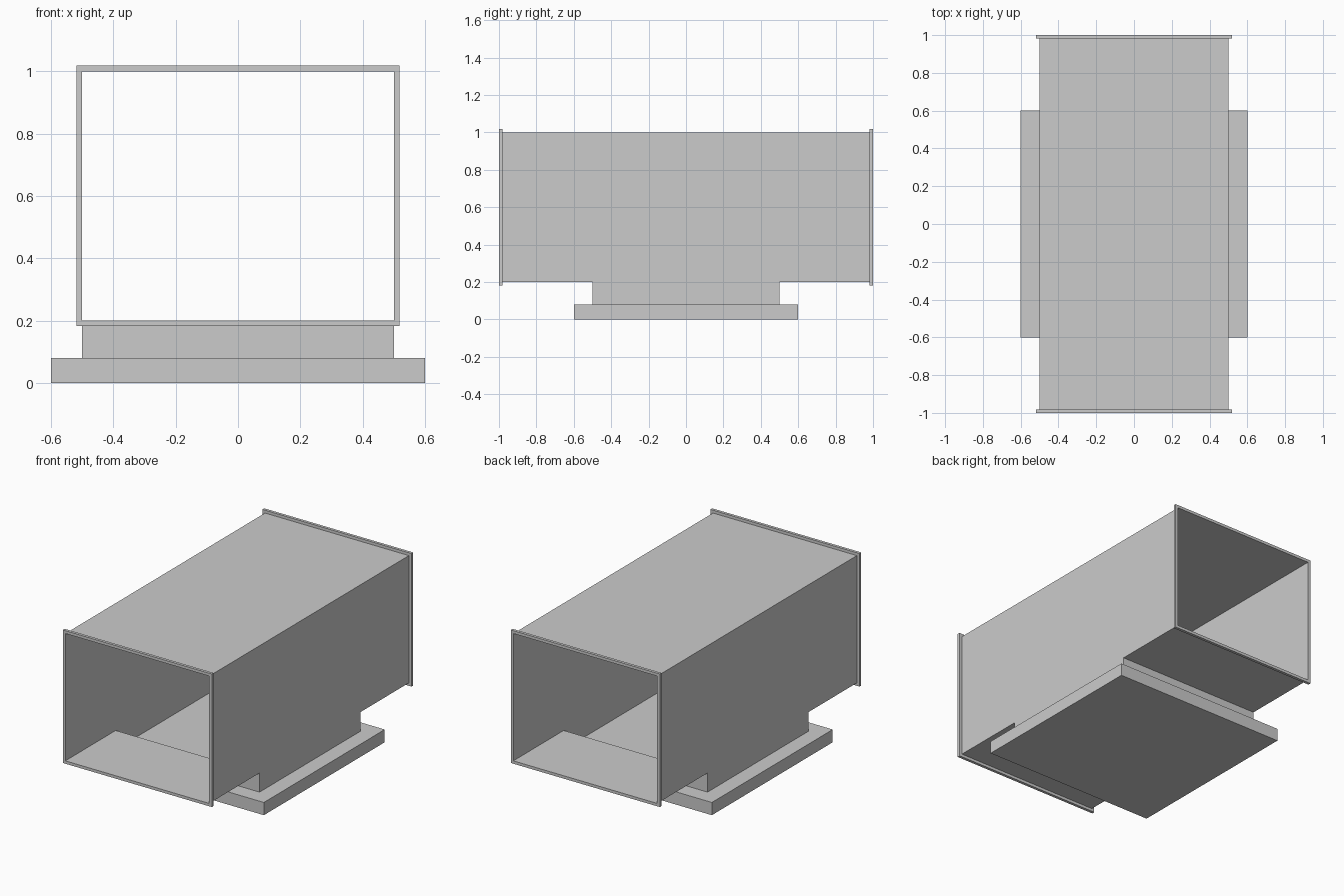
import bpy
import bmesh

cube = bpy.data.objects.get("Cube")
if cube:
    bpy.data.objects.remove(cube, do_unlink=True)

grey = bpy.data.materials.new("light grey")
grey.use_nodes = True
colour = (0.6, 0.6, 0.6, 1)
grey.diffuse_color = colour
grey.node_tree.nodes["Principled BSDF"].inputs["Base Color"].default_value = colour

HALF_W = 0.5
FLOOR, TOP = 0.2, 1.0
BASE_H = 0.08
RIM = 0.018


def finish(name, bm):
    mesh = bpy.data.meshes.new(name)
    bm.to_mesh(mesh)
    bm.free()
    mesh.materials.append(grey)
    obj = bpy.data.objects.new(name, mesh)
    bpy.context.collection.objects.link(obj)
    return obj


def add_box(bm, lo, hi):
    verts = bmesh.ops.create_cube(bm, size=1)["verts"]
    for v in verts:
        v.co = [(a + b) / 2 + c * (b - a) for a, b, c in zip(lo, hi, v.co)]


# Base plate
bm = bmesh.new()
add_box(bm, (-0.6, -0.6, 0), (0.6, 0.6, BASE_H))
finish("base_plate", bm)

# Thin-walled duct with its neck: side profile extruded across the width
half = [(0.5, BASE_H), (0.5, FLOOR), (1 - RIM, FLOOR), (1 - RIM, TOP)]
profile = half + [(-y, z) for y, z in reversed(half)]
bm = bmesh.new()
side = bm.faces.new([bm.verts.new((-HALF_W, y, z)) for y, z in profile])
extruded = bmesh.ops.extrude_face_region(bm, geom=[side], use_keep_orig=True)
for v in extruded["geom"]:
    if isinstance(v, bmesh.types.BMVert):
        v.co.x = HALF_W
bmesh.ops.recalc_face_normals(bm, faces=bm.faces)
# Open both ends and the bottom of the neck
openings = []
for f in bm.faces:
    c = f.calc_center_median()
    is_end = abs(f.normal.y) > 0.9 and abs(c.y) > 0.9
    is_neck_bottom = f.normal.z < -0.9 and c.z < 0.1
    if is_end or is_neck_bottom:
        openings.append(f)
bmesh.ops.delete(bm, geom=openings, context="FACES")
finish("duct_body", bm)


# Flange frames around both openings
def flange(name, y0, y1):
    bm = bmesh.new()
    rings = []
    for y in (y0, y1):
        for grow in (0, RIM):
            w, lo, hi = HALF_W + grow, FLOOR - grow, TOP + grow
            corners = [(-w, lo), (w, lo), (w, hi), (-w, hi)]
            rings.append([bm.verts.new((x, y, z)) for x, z in corners])
    inner0, outer0, inner1, outer1 = rings
    loop = [inner0, outer0, outer1, inner1]
    for a, b in zip(loop, loop[1:] + loop[:1]):
        for i in range(4):
            j = (i + 1) % 4
            bm.faces.new((a[i], a[j], b[j], b[i]))
    bmesh.ops.recalc_face_normals(bm, faces=bm.faces)
    finish(name, bm)


flange("front_flange", -1, -1 + RIM)
flange("back_flange", 1 - RIM, 1)
